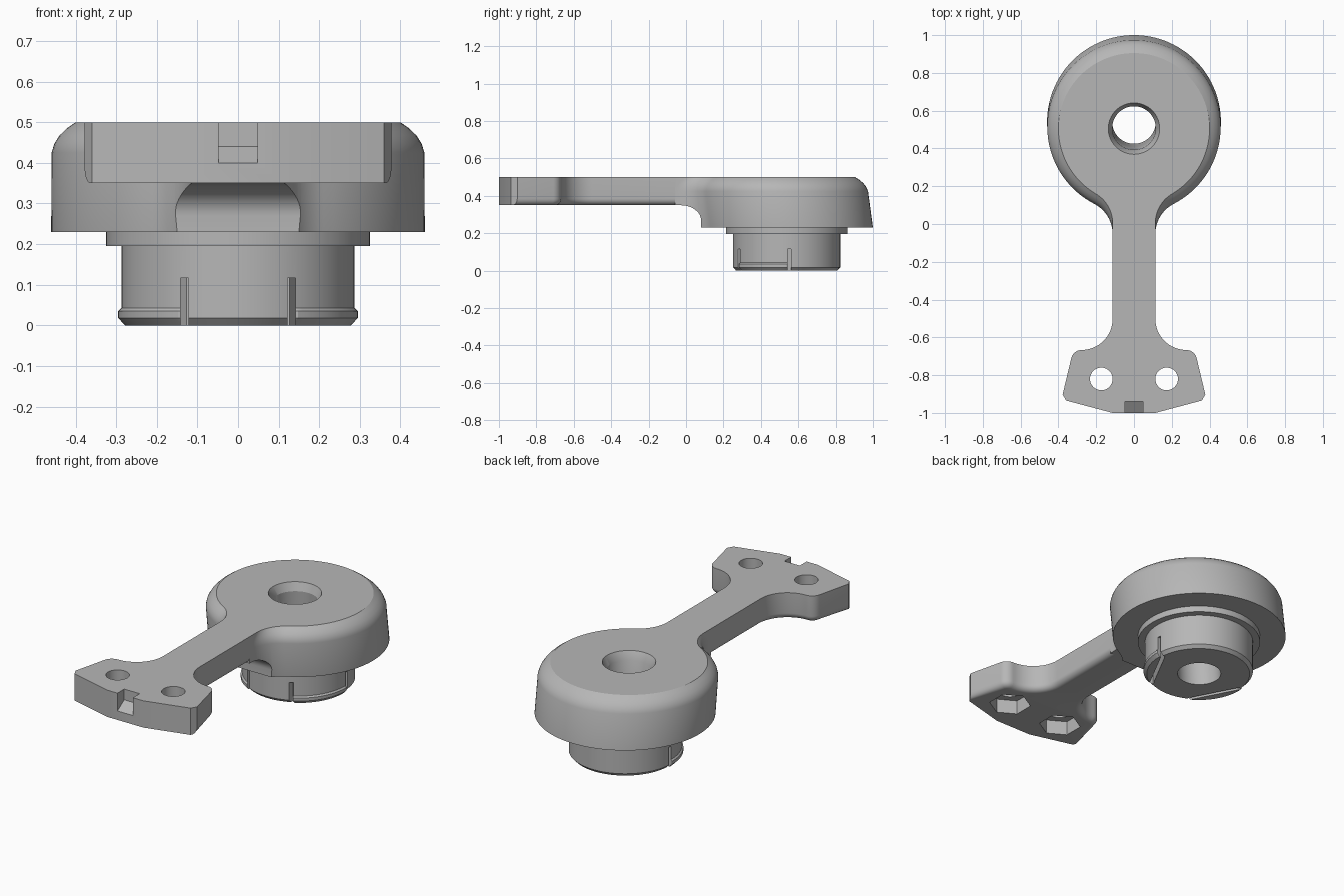
import bpy, bmesh
from math import sin, cos, pi, atan2, sqrt, radians
from mathutils import Vector

if "Cube" in bpy.data.objects:
    bpy.data.objects.remove(bpy.data.objects["Cube"], do_unlink=True)

grey = bpy.data.materials.new("plain grey")
grey.use_nodes = True
grey.diffuse_color = (0.47, 0.47, 0.47, 1)
grey.node_tree.nodes["Principled BSDF"].inputs["Base Color"].default_value = grey.diffuse_color


def loft(name, rings, planes=()):
    """Closed solid through matching rings, optionally trimmed by planes."""
    bm = bmesh.new()
    loops = [[bm.verts.new(p) for p in ring] for ring in rings]
    n = len(loops[0])
    for a, b in zip(loops, loops[1:]):
        for i in range(n):
            j = (i + 1) % n
            bm.faces.new((a[i], a[j], b[j], b[i]))
    bm.faces.new(loops[0][::-1])
    bm.faces.new(loops[-1])
    for co, no in planes:
        geom = bm.verts[:] + bm.edges[:] + bm.faces[:]
        cut = bmesh.ops.bisect_plane(bm, geom=geom, plane_co=co, plane_no=no, clear_outer=True)
        edges = [e for e in cut["geom_cut"] if isinstance(e, bmesh.types.BMEdge)]
        bmesh.ops.holes_fill(bm, edges=edges, sides=0)
    bmesh.ops.recalc_face_normals(bm, faces=bm.faces[:])
    me = bpy.data.meshes.new(name)
    bm.to_mesh(me)
    bm.free()
    me.materials.append(grey)
    ob = bpy.data.objects.new(name, me)
    bpy.context.collection.objects.link(ob)
    return ob


def circle(r, x, y, z, n=64, turn=0.0):
    return [(x + r * cos(turn + 2 * pi * i / n), y + r * sin(turn + 2 * pi * i / n), z) for i in range(n)]


def arc(cx, cy, r, a, b, n):
    return [(cx + r * cos(a + (b - a) * i / n), cy + r * sin(a + (b - a) * i / n)) for i in range(n + 1)]


def mirrored(half):
    return half + [(-x, y) for x, y in reversed(half) if x > 1e-5]


def prism_x(name, profile, w):
    return loft(name, [[(x, y, z) for y, z in profile] for x in (-w, w)])


def slab(name, a, b, width, z0, z1):
    """Upright box along a plan segment."""
    a, b = Vector(a), Vector(b)
    d = (b - a).normalized()
    s = Vector((-d.y, d.x)) * width / 2
    plan = [a + s, a - s, b - s, b + s]
    return loft(name, [[(p.x, p.y, z) for p in plan] for z in (z0, z1)])


def cut(ob, cutter, keep=False):
    cutter.hide_render = True
    m = ob.modifiers.new("cut", "BOOLEAN")
    m.operation, m.solver, m.object = "DIFFERENCE", "EXACT", cutter
    bpy.context.view_layer.objects.active = ob
    bpy.ops.object.modifier_apply(modifier=m.name)
    if not keep:
        bpy.data.objects.remove(cutter, do_unlink=True)


ARM, JOIN, TOP = 0.113, -0.06, 0.5


# Round head, leaning forward, blended into the arm
def head_outline(z, r):
    cy = 0.505 + (TOP - z) * 0.13
    fx, fr = ARM + 0.18, 0.18
    fy = cy - sqrt((r + fr) ** 2 - fx ** 2)
    half = [(ARM, JOIN)] + arc(fx, fy, fr, pi, atan2(cy - fy, -fx), 14)
    half += arc(0, cy, r, atan2(fy - cy, fx), pi / 2, 44)[1:]
    return [(x, y, z) for x, y in mirrored(half)]


head = loft("head", [head_outline(z, r) for z, r in (
    (0.23, 0.46), (0.425, 0.459), (0.448, 0.452), (0.468, 0.439), (0.486, 0.42), (TOP, 0.4))])

# Curved underside where the arm meets the head
under = [(-0.3, 0.1), (-0.3, 0.35)]
under += [(-0.03 + 0.11 * sin(t * pi / 24), 0.27 + 0.08 * cos(t * pi / 24)) for t in range(13)]
cut(head, prism_x("underside_cutter", under + [(0.08, 0.1)], 0.6))


# Arm and end plate, rounded along the lower edges
half = [(0.425, -1.1)] + arc(0.278, -0.722, 0.055, radians(13), pi / 2, 8)
half += arc(0.278, -0.502, 0.165, 1.5 * pi, pi, 16) + [(ARM, 0.1)]
plan = [Vector(p) for p in mirrored(half)]


def inset(d):
    out = []
    for i, p in enumerate(plan):
        t = (plan[(i + 1) % len(plan)] - plan[i - 1]).normalized()
        out.append(p + Vector((-t.y, t.x)) * d)
    return out


R = 0.035
levels = [(0.35 + R - R * sin(a), R - R * cos(a)) for a in [i * pi / 12 for i in range(6, -1, -1)]]
front = [((0, -1, 0), (0, -1, 0)), ((0, JOIN, 0), (0, 1, 0))]
for s in (1, -1):
    front.append(((s * ARM, -1, 0), (s * 0.065, -0.245, 0)))
    front.append(((s * 0.36, -0.934, 0), (s * 0.04, -0.022, 0)))
arm = loft("arm_and_plate", [[(p.x, p.y, z) for p in inset(d)] for z, d in levels + [(TOP, 0)]], front)

# Bolt holes with hexagonal nut pockets below
for s in (1, -1):
    cut(arm, loft("bolt_cutter", [circle(0.06, s * 0.173, -0.82, z, 32) for z in (0.2, 0.6)]))
    cut(arm, loft("nut_cutter", [circle(0.11, s * 0.173, -0.82, z, 6, pi / 6) for z in (0.2, 0.43)]))

# Front notch with sloping floor
cut(arm, prism_x("notch_cutter", [(-1.05, 0.367), (-0.94, 0.44), (-0.94, 0.6), (-1.05, 0.6)], 0.048))

# Plug below the head; the snap lip only runs along the two clips
CY = 0.538


def plug_ring(z, r, lip):
    ring = []
    for i in range(120):
        a = 2 * pi * i / 120
        x, y = cos(a), sin(a)
        rr = r + (lip if y < 0.02 and abs(x) > 0.455 else 0)
        ring.append((rr * x, CY + rr * y, z))
    return ring


plug = loft("plug", [plug_ring(*v) for v in (
    (0, 0.27, 0.008), (0.018, 0.287, 0.008), (0.035, 0.287, 0.008), (0.043, 0.287, 0),
    (0.195, 0.287, 0), (0.195, 0.325, 0), (0.235, 0.325, 0))])

# Slits that free the spring clips
for s in (1, -1):
    for a, b in (((0.132, 0.2), (0.132, 0.315)), ((0.4, 0.552), (0.255, 0.552)),
                 ((0.13, 0.3), (0.264, 0.555))):
        cut(plug, slab("slit_cutter", (s * a[0], a[1]), (s * b[0], b[1]), 0.02, -0.1, 0.117))

# Leaning centre bore with countersunk rim
bore = loft("bore_cutter", [circle(r, 0, 0.505 + (TOP - z) * 0.07, z) for z, r in (
    (-0.1, 0.115), (0.455, 0.115), (TOP, 0.136), (0.6, 0.183))])
cut(head, bore, keep=True)
cut(plug, bore)

# Smooth curved walls, keep edges crisp
bpy.ops.object.select_all(action="DESELECT")
for ob in (head, arm, plug):
    ob.select_set(True)
    bpy.context.view_layer.objects.active = ob
bpy.ops.object.shade_smooth_by_angle(angle=radians(25))
